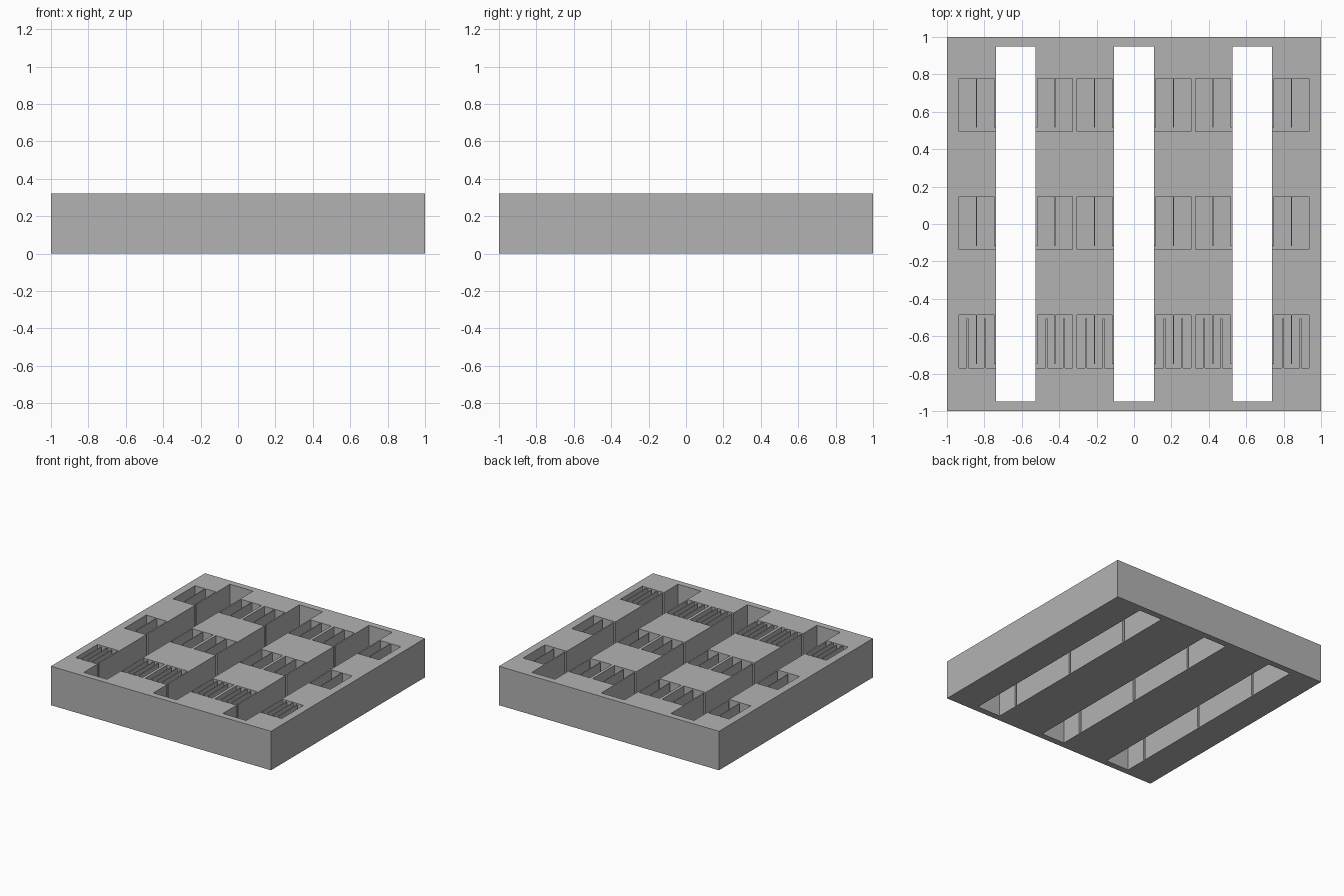
import bpy
import bmesh

HEIGHT = 0.32
FLOOR = 0.01
PITCH = 0.632                 # spacing of the slots and of the pocket rows
POCKET_W, POCKET_D = 0.187, 0.283
GAP, NOTCH = 0.02, 0.02

cube = bpy.data.objects.get("Cube")
if cube:
    bpy.data.objects.remove(cube, do_unlink=True)

grey = bpy.data.materials.new("plain grey")
grey.use_nodes = True
grey.diffuse_color = (0.45, 0.45, 0.45, 1)
grey.node_tree.nodes["Principled BSDF"].inputs["Base Color"].default_value = (0.45, 0.45, 0.45, 1)


def prism(bm, outline, z0, z1):
    """Extrude a flat outline upward into a closed solid."""
    face = bm.faces.new([bm.verts.new((x, y, z0)) for x, y in outline])
    top = bmesh.ops.extrude_face_region(bm, geom=[face], use_keep_orig=True)["geom"]
    for v in top:
        if isinstance(v, bmesh.types.BMVert):
            v.co.z = z1


def rectangle(x0, x1, y0, y1):
    return [(x0, y0), (x1, y0), (x1, y1), (x0, y1)]


def make_object(name, bm):
    bmesh.ops.recalc_face_normals(bm, faces=bm.faces[:])
    mesh = bpy.data.meshes.new(name)
    bm.to_mesh(mesh)
    bm.free()
    mesh.materials.append(grey)
    obj = bpy.data.objects.new(name, mesh)
    bpy.context.collection.objects.link(obj)
    return obj


def serpentine(x_wall, y_front, side, folded):
    """Pocket outline with thin dividers and a notch into the slot beside it."""
    w, d = POCKET_W, POCKET_D
    pts = [(0, 0)]
    if folded:                # dividers standing on the front wall
        for c in (w / 4, 3 * w / 4):
            a, b = c - 0.005, c + 0.005
            pts += [(a, 0), (a, d - GAP), (b, d - GAP), (b, 0)]
    pts += [(w + 0.03, 0), (w + 0.03, NOTCH), (w, NOTCH), (w, d)]
    a, b = w / 2 - 0.003, w / 2 + 0.003
    pts += [(b, d), (b, GAP), (a, GAP), (a, d), (0, d)]
    return [(x_wall + side * (u - w), y_front + v) for u, v in pts]


def cut(target, cutter):
    cutter.hide_render = True
    mod = target.modifiers.new("cut", "BOOLEAN")
    mod.operation = "DIFFERENCE"
    mod.solver = "EXACT"
    mod.object = cutter
    bpy.ops.object.select_all(action="DESELECT")
    bpy.context.view_layer.objects.active = target
    target.select_set(True)
    bpy.ops.object.modifier_apply(modifier=mod.name)
    bpy.data.objects.remove(cutter, do_unlink=True)


# Solid slab
bm = bmesh.new()
prism(bm, rectangle(-1, 1, -1, 1), 0, HEIGHT)
slab = make_object("slotted_block", bm)

# Long slots right through the slab
bm = bmesh.new()
for i in (-1, 0, 1):
    c = i * PITCH
    prism(bm, rectangle(c - 0.106, c + 0.106, -0.948, 0.948), -0.1, HEIGHT + 0.1)
cut(slab, make_object("slot_cutter", bm))

# Divided pockets on both sides of every slot
bm = bmesh.new()
for i in (-1, 0, 1):
    for row in (-1, 0, 1):
        for side in (-1, 1):
            x_wall = i * PITCH - side * 0.117
            outline = serpentine(x_wall, row * PITCH - 0.137, side, row == -1)
            prism(bm, outline, FLOOR, HEIGHT + 0.1)
cut(slab, make_object("pocket_cutter", bm))
